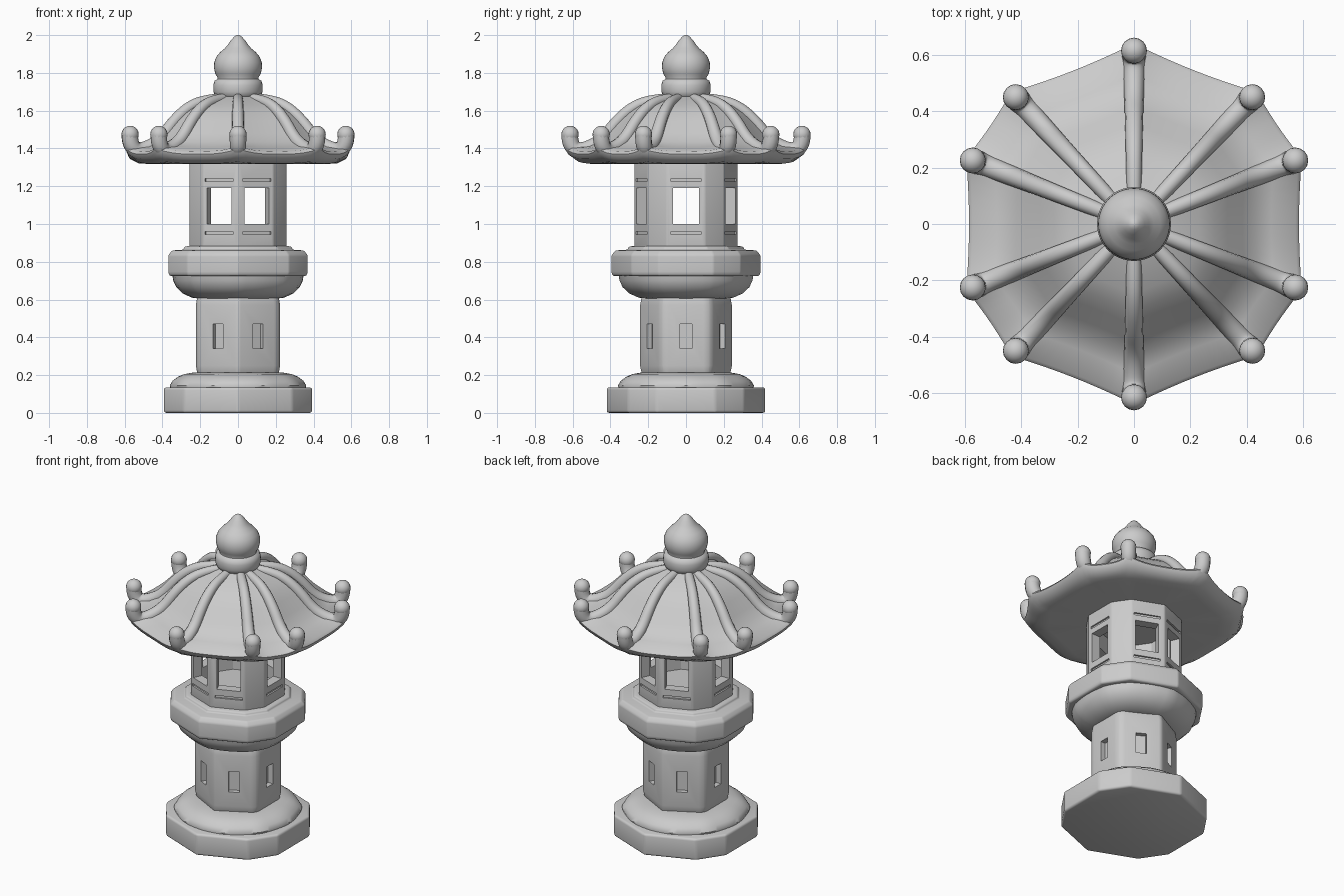
import bpy, bmesh, math
from mathutils import Matrix, Vector

if "Cube" in bpy.data.objects:
    bpy.data.objects.remove(bpy.data.objects["Cube"])


def corners(a, b):
    """Ten plan angles, mirrored on both axes: corner on +-y, flat on +-x."""
    return [-b, b, a, 90, 180 - a, 180 - b, 180 + b, 180 + a, 270, 360 - a]


PLAN = corners(47, 21.5)      # plates, chamber and roof
HEX = corners(34, 26)         # shaft: hexagon with clipped corners
FACES = [0, 67, 113, 180, 247, 293]


def loft(name, rings, plan=PLAN, steps=1, bulge=0.0, lift=None):
    """Stack rings of (corner radius, z); bulge rounds sides, lift raises corners."""
    bm = bmesh.new()
    loops = []
    for i, (r, z) in enumerate(rings):
        loop = []
        for k, a in enumerate(plan):
            b = plan[(k + 1) % len(plan)]
            p, q = [Vector((r * math.cos(math.radians(t)), r * math.sin(math.radians(t)), z)) for t in (a, b)]
            out = (p + q) * 0.5
            out.z = 0
            out.normalize()
            for s in range(steps):
                t = s / steps
                v = p.lerp(q, t) + out * bulge * (q - p).length * math.sin(math.pi * t)
                if lift:
                    v.z += lift[i] * abs(2 * t - 1) ** 3
                loop.append(bm.verts.new(v))
        loops.append(loop)
    n = len(loops[0])
    for lo, hi in zip(loops, loops[1:]):
        for j in range(n):
            bm.faces.new((lo[j], lo[(j + 1) % n], hi[(j + 1) % n], hi[j]))
    bm.faces.new(loops[0])
    bm.faces.new(loops[-1])
    return to_object(name, bm)


def to_object(name, bm):
    bmesh.ops.recalc_face_normals(bm, faces=bm.faces)
    me = bpy.data.meshes.new(name)
    bm.to_mesh(me)
    bm.free()
    ob = bpy.data.objects.new(name, me)
    bpy.context.collection.objects.link(ob)
    return ob


def face_boxes(name, boxes, angles):
    """Boxes of (r0, r1, width, z0, z1) repeated on each listed side."""
    bm = bmesh.new()
    for a in angles:
        for r0, r1, w, z0, z1 in boxes:
            m = (Matrix.Rotation(math.radians(a), 4, 'Z')
                 @ Matrix.Translation(((r0 + r1) / 2, 0, (z0 + z1) / 2))
                 @ Matrix.Diagonal((r1 - r0, w, z1 - z0, 1)))
            bmesh.ops.create_cube(bm, size=1, matrix=m)
    return to_object(name, bm)


def bevel(ob, width):
    m = ob.modifiers.new("Bevel", 'BEVEL')
    m.width, m.segments, m.limit_method = width, 3, 'ANGLE'
    m.angle_limit = math.radians(20)


def cut(ob, cutter):
    m = ob.modifiers.new("Cut", 'BOOLEAN')
    m.operation, m.object, m.solver = 'DIFFERENCE', cutter, 'EXACT'
    cutter.hide_render = True
    cutters.append(cutter)


def finish(ob, angle=35):
    bpy.ops.object.select_all(action='DESELECT')
    ob.select_set(True)
    bpy.context.view_layer.objects.active = ob
    bpy.ops.object.convert(target='MESH')
    bpy.ops.object.shade_smooth_by_angle(angle=math.radians(angle))


cutters, parts = [], []

# Foot slab and its domed lobed collar
base = loft("base_slab", [(.422, 0), (.422, .135)])
bevel(base, .014)
collar = loft("base_collar", [(.355, .125), (.36, .145), (.345, .17), (.315, .192), (.285, .205), (.23, .215)],
              steps=8, bulge=.1)

# Shaft with six slots
shaft = loft("shaft", [(.238, .2), (.248, .25), (.248, .57), (.238, .625)], HEX)
bevel(shaft, .02)
cut(shaft, face_boxes("slot_cutter", [(.19, .3, .062, .34, .47)], [0, 61, 119, 180, 241, 299]))

# Bowl and plate
bowl = loft("bowl", [(.21, .605), (.25, .61), (.3, .632), (.335, .665), (.352, .7), (.358, .74)],
            steps=6, bulge=.06)
plate = loft("plate", [(.388, .725), (.396, .74), (.396, .835), (.375, .86), (.31, .864), (.305, .88), (.27, .885)])
bevel(plate, .008)

# Hollow light chamber with six windows and frame grooves
chamber = loft("light_chamber", [(.275, .87), (.275, 1.34)])
bevel(chamber, .008)
cut(chamber, loft("hollow_cutter", [(.212, .92), (.212, 1.3)]))
cut(chamber, face_boxes("window_cutter", [(.16, .32, .14, 1.0, 1.19)], FACES))
cut(chamber, face_boxes("groove_cutter", [(.246, .32, .16, .945, .96), (.246, .32, .16, 1.225, 1.24)], FACES))

# Roof shell with lifted corners
roof = loft("roof", [(.2, 1.325), (.5, 1.318), (.57, 1.32), (.625, 1.345), (.638, 1.37), (.625, 1.385),
                     (.53, 1.405), (.47, 1.435), (.42, 1.48), (.36, 1.545), (.31, 1.59), (.25, 1.63),
                     (.14, 1.67), (.1, 1.685)],
            steps=10, bulge=-.02, lift=[0, 0, .01, .025, .03, .03, .01] + [0] * 7)

# Roof ribs with upturned knobs
cu = bpy.data.curves.new("roof_ribs", 'CURVE')
cu.dimensions, cu.bevel_depth, cu.bevel_resolution, cu.use_fill_caps = '3D', 1.0, 4, True
cu.resolution_u = 5
PATH = [(.11, 1.665, .026), (.2, 1.655, .028), (.29, 1.615, .03), (.37, 1.54, .032), (.43, 1.46, .034),
        (.49, 1.415, .036), (.57, 1.385, .04), (.615, 1.42, .044), (.616, 1.475, .044)]
knobs = bmesh.new()
for a in PLAN:
    c, s = math.cos(math.radians(a)), math.sin(math.radians(a))
    sp = cu.splines.new('NURBS')
    sp.points.add(len(PATH) - 1)
    for pt, (r, z, w) in zip(sp.points, PATH):
        pt.co, pt.radius = (r * c, r * s, z, 1), w
    sp.use_endpoint_u, sp.order_u = True, 3
    bmesh.ops.create_uvsphere(knobs, u_segments=16, v_segments=10, radius=.046,
                              matrix=Matrix.Translation((.614 * c, .614 * s, 1.474)))
ribs = bpy.data.objects.new("roof_ribs", cu)
bpy.context.collection.objects.link(ribs)
knob_ob = to_object("rib_knobs", knobs)

# Finial: ring, bulb and point
ROUND = [i * 360 / 40 for i in range(40)]
finial = loft("finial", [(.1, 1.66), (.122, 1.68), (.13, 1.7), (.131, 1.735), (.124, 1.758), (.108, 1.768),
                         (.108, 1.775), (.12, 1.795), (.127, 1.825), (.126, 1.855), (.115, 1.885), (.094, 1.91),
                         (.07, 1.93), (.053, 1.95), (.038, 1.972), (.02, 1.992), (.006, 2.0)], ROUND)

for ob in (base, shaft, plate, chamber):
    finish(ob, 30)
for ob in (collar, bowl, roof, ribs, knob_ob, finial):
    finish(ob, 45)
for ob in cutters:
    bpy.data.objects.remove(ob)
